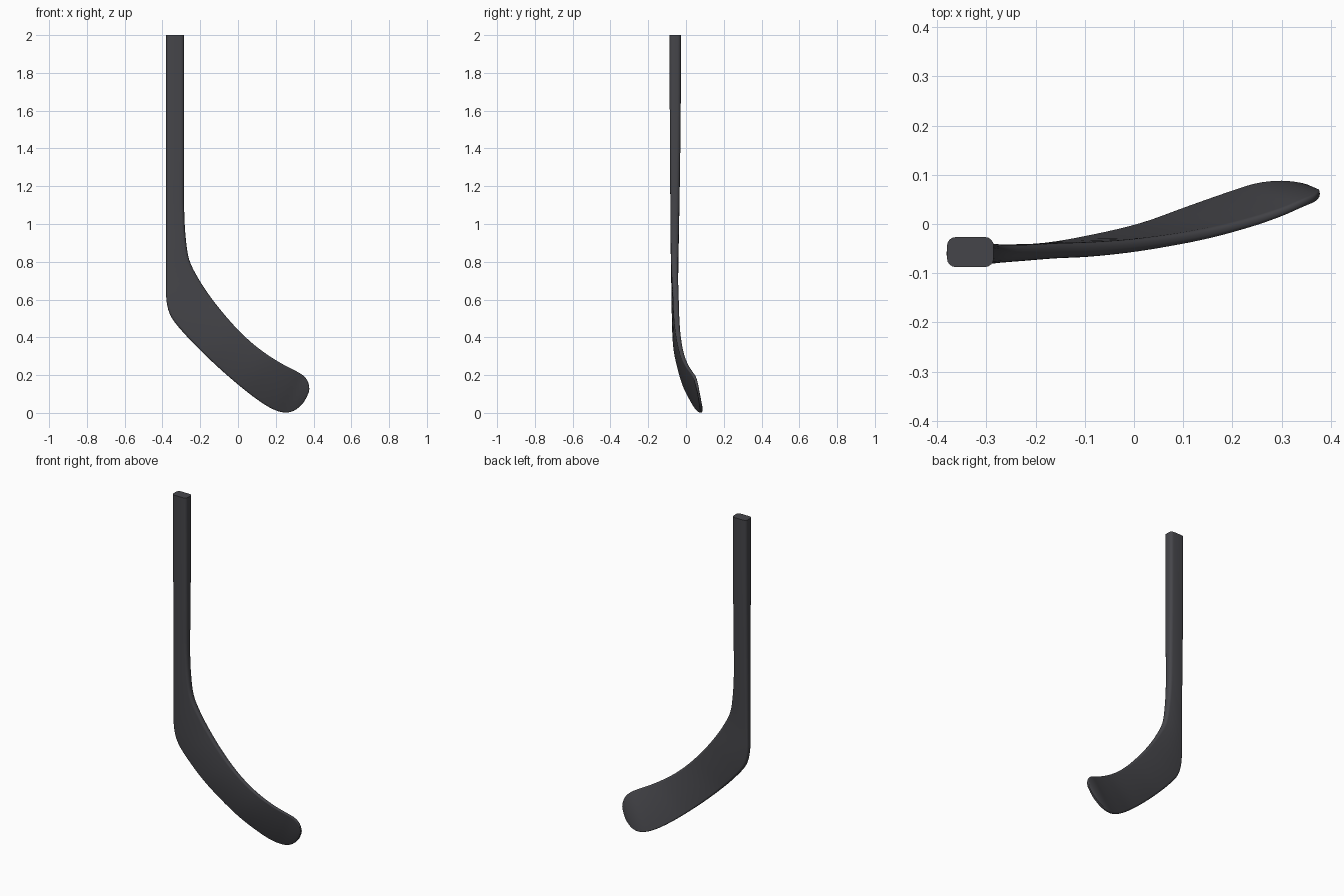
import bpy, bmesh, math
from mathutils import Vector

if "Cube" in bpy.data.objects:
    bpy.data.objects.remove(bpy.data.objects["Cube"])

# Stations down the stick: outer x,z | inner x,z | outer y, inner y | thickness
ST = [
    (-.380, 2.00, -.285, 2.00, -.057, -.057, .061),
    (-.380, 1.60, -.285, 1.60, -.057, -.057, .058),
    (-.380, 1.30, -.285, 1.30, -.058, -.058, .053),
    (-.380, 1.05, -.285, 1.08, -.059, -.059, .047),
    (-.380, .850, -.277, .930, -.060, -.060, .042),
    (-.380, .700, -.258, .810, -.060, -.060, .037),
    (-.378, .590, -.210, .712, -.060, -.058, .033),
    (-.352, .505, -.150, .620, -.060, -.054, .031),
    (-.280, .415, -.080, .530, -.058, -.051, .030),
    (-.190, .322, .000, .440, -.052, -.044, .027),
    (-.090, .228, .080, .365, -.033, -.033, .024),
    (.010, .142, .160, .305, -.008, -.018, .022),
    (.100, .072, .240, .256, .025, .003, .020),
    (.180, .022, .300, .225, .054, .023, .018),
    (.245, .002, .342, .200, .075, .041, .017),
    (.297, .012, .368, .170, .081, .052, .016),
    (.340, .047, .377, .135, .077, .060, .014),
    (.362, .080, .376, .112, .071, .065, .010),
]
SUB = 4    # rings between stations
ARC = 5    # points per rounded corner


def catmull(p0, p1, p2, p3, t):
    return tuple(.5 * (2*b + (c-a)*t + (2*a-5*b+4*c-d)*t*t + (3*b-a-3*c+d)*t**3)
                 for a, b, c, d in zip(p0, p1, p2, p3))


def ring(s):
    """Rounded rectangle spanning the outer and inner edge points."""
    xo, zo, xi, zi, yo, yi, th = s
    a, b = Vector((xo, yo, zo)), Vector((xi, yi, zi))
    w = (b - a).length
    u, mid, v = (b - a) / w, (a + b) / 2, Vector((0, 1, 0))
    r = min(.018, th * .42, w * .45)
    pts = []
    for k, (su, sv) in enumerate([(1, 1), (-1, 1), (-1, -1), (1, -1)]):
        for i in range(ARC):
            ang = math.pi / 2 * (k + i / (ARC - 1))
            pts.append(mid + u * (su * (w/2 - r) + r * math.cos(ang))
                           + v * (sv * (th/2 - r) + r * math.sin(ang)))
    return pts


# Loft shaft and blade as one skin
sections = []
n = len(ST)
for i in range(n - 1):
    q = (ST[max(i-1, 0)], ST[i], ST[i+1], ST[min(i+2, n-1)])
    sections += [catmull(*q, j / SUB) for j in range(SUB)]
sections.append(ST[-1])

bm = bmesh.new()
rings = [[bm.verts.new(p) for p in ring(s)] for s in sections]
m = ARC * 4
for r0, r1 in zip(rings, rings[1:]):
    for i in range(m):
        bm.faces.new((r0[i], r0[(i+1) % m], r1[(i+1) % m], r1[i]))
bm.faces.new(rings[0])
bm.faces.new(rings[-1])
bmesh.ops.recalc_face_normals(bm, faces=bm.faces)
me = bpy.data.meshes.new("hockey_stick")
bm.to_mesh(me)
bm.free()
stick = bpy.data.objects.new("hockey_stick", me)
bpy.context.collection.objects.link(stick)

# Dark composite colour
mat = bpy.data.materials.new("dark_grey")
mat.diffuse_color = (.06, .06, .068, 1)
mat.use_nodes = True
mat.node_tree.nodes["Principled BSDF"].inputs["Base Color"].default_value = mat.diffuse_color
me.materials.append(mat)

# Smooth shading with a crisp butt end
bpy.context.view_layer.objects.active = stick
stick.select_set(True)
bpy.ops.object.shade_smooth_by_angle(angle=math.radians(40))
